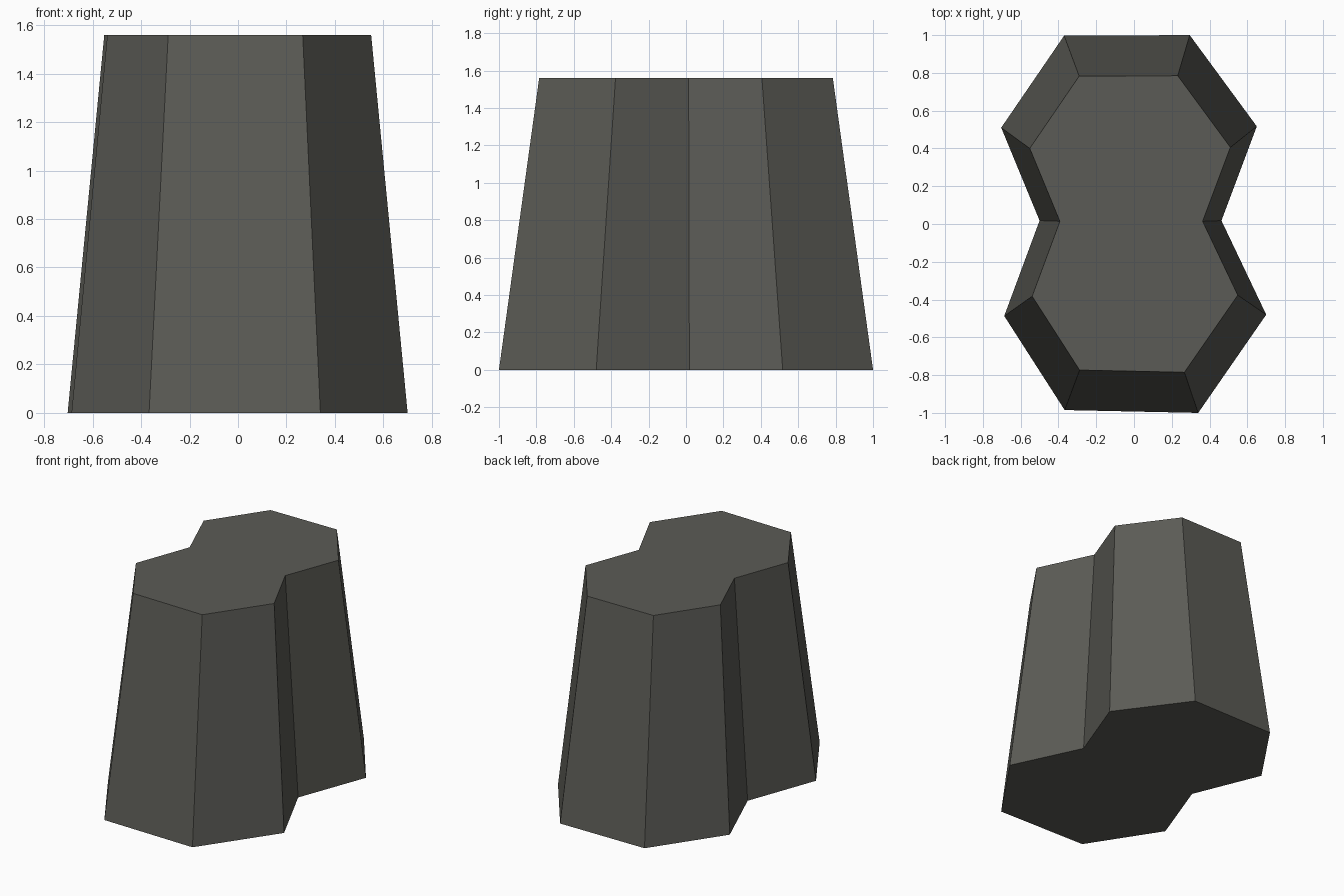
import bpy, bmesh

if "Cube" in bpy.data.objects:
    bpy.data.objects.remove(bpy.data.objects["Cube"])

HEIGHT, TAPER = 1.56, 0.785
# Waisted ten-sided footprint, counter-clockwise
OUTLINE = [(0.34, -1.0), (0.70, -0.48), (0.463, 0.018), (0.65, 0.517), (0.295, 1.0),
           (-0.37, 0.997), (-0.703, 0.51), (-0.50, 0.018), (-0.687, -0.487), (-0.367, -0.985)]

stone = bpy.data.materials.new("dark grey stone")
stone.diffuse_color = (0.105, 0.105, 0.092, 1)
stone.use_nodes = True
stone.node_tree.nodes["Principled BSDF"].inputs["Base Color"].default_value = stone.diffuse_color

# Tapered pillar: footprint extruded up and scaled in
bm = bmesh.new()
low = [bm.verts.new((x, y, 0)) for x, y in OUTLINE]
high = [bm.verts.new((x * TAPER, y * TAPER, HEIGHT)) for x, y in OUTLINE]
bm.faces.new(low[::-1])
bm.faces.new(high)
n = len(OUTLINE)
for i in range(n):
    j = (i + 1) % n
    bm.faces.new((low[i], low[j], high[j], high[i]))
bmesh.ops.recalc_face_normals(bm, faces=bm.faces)

mesh = bpy.data.meshes.new("tapered_pillar")
bm.to_mesh(mesh)
bm.free()
mesh.materials.append(stone)
bpy.context.collection.objects.link(bpy.data.objects.new("tapered_pillar", mesh))
